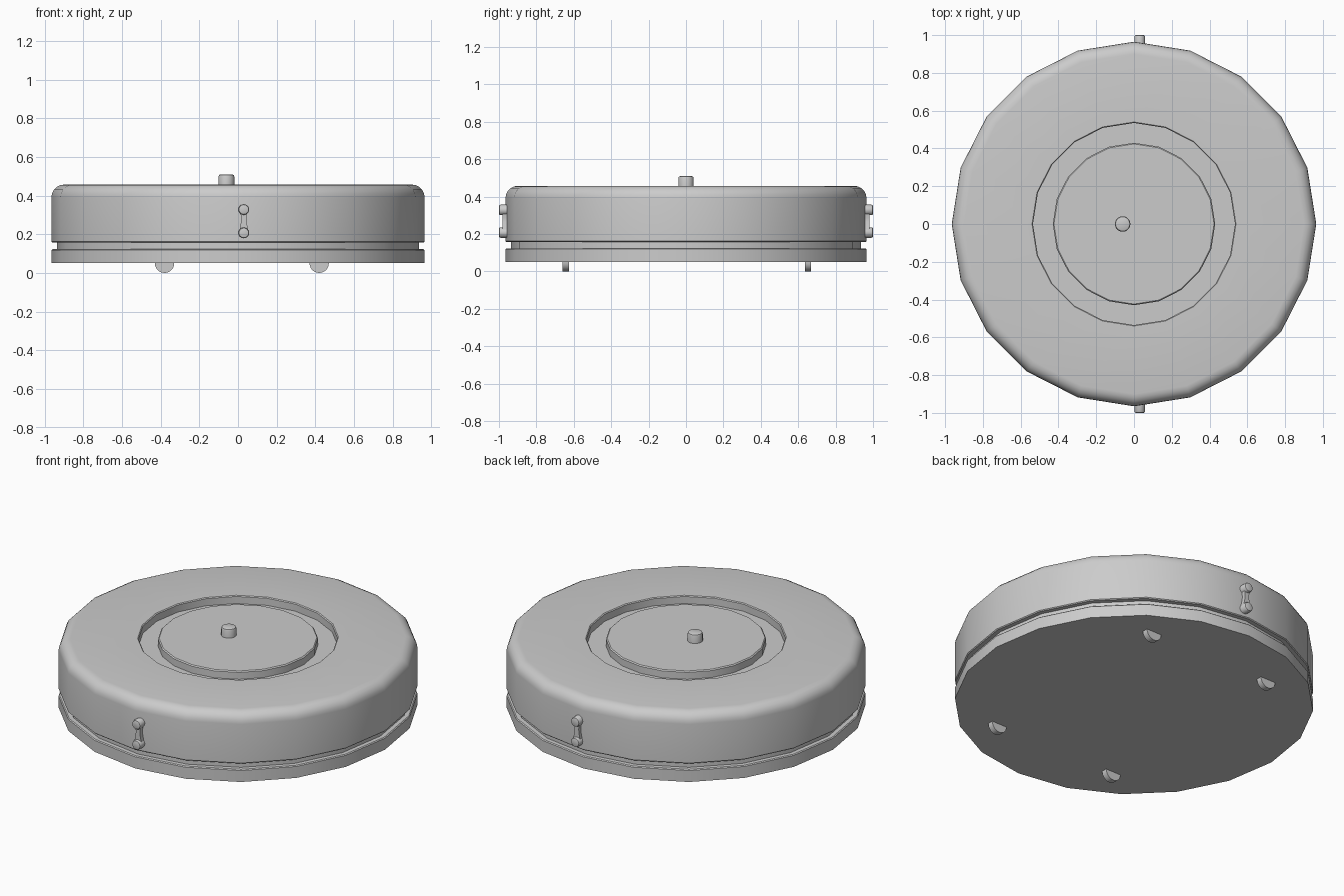
import bpy, bmesh
from math import sin, cos, pi, radians
from mathutils import Matrix, Vector

if "Cube" in bpy.data.objects:
    bpy.data.objects.remove(bpy.data.objects["Cube"])


def finish(name, bm):
    bmesh.ops.remove_doubles(bm, verts=bm.verts, dist=1e-5)
    bmesh.ops.recalc_face_normals(bm, faces=bm.faces)
    me = bpy.data.meshes.new(name)
    bm.to_mesh(me)
    bm.free()
    ob = bpy.data.objects.new(name, me)
    bpy.context.collection.objects.link(ob)
    return ob


def lathe(name, profile, sides, matrix=Matrix()):
    """Revolve an open (radius, z) profile about z and cap both ends."""
    bm = bmesh.new()
    rings = [[bm.verts.new(matrix @ Vector((r * cos(2 * pi * i / sides), r * sin(2 * pi * i / sides), z)))
              for i in range(sides)] for r, z in profile]
    for a, b in zip(rings, rings[1:]):
        for i in range(sides):
            j = (i + 1) % sides
            bm.faces.new((a[i], a[j], b[j], b[i]))
    bm.faces.new(rings[0])
    bm.faces.new(rings[-1])
    return finish(name, bm)


def prism(name, outline, y0, y1):
    """Extrude an (x, z) outline from y0 to y1."""
    bm = bmesh.new()
    f = bm.faces.new([bm.verts.new((x, y0, z)) for x, z in outline])
    ext = bmesh.ops.extrude_face_region(bm, geom=[f])["geom"]
    bmesh.ops.translate(bm, vec=(0, y1 - y0, 0),
                        verts=[v for v in ext if isinstance(v, bmesh.types.BMVert)])
    return finish(name, bm)


R, TOP, FLOOR = 0.965, 0.457, 0.41

# base plate with the recessed groove above it
lathe("base_plate", [(R, 0.05), (R, 0.118), (0.96, 0.123), (0.935, 0.123), (0.935, 0.157)], 20)

# upper shell: rounded shoulder, annular channel, raised centre disc
b = 0.065
shoulder = [(R - b + b * cos(radians(a)), TOP - b + b * sin(radians(a))) for a in range(0, 91, 18)]
lathe("upper_shell", [(0.93, 0.157), (0.96, 0.157), (R, 0.162)] + shoulder +
      [(0.54, TOP), (0.535, TOP - 0.005), (0.535, FLOOR), (0.43, FLOOR),
       (0.43, TOP - 0.006), (0.424, TOP)], 20)

# top knob
lathe("top_knob", [(0.041, TOP - 0.01), (0.041, 0.498), (0.038, 0.506), (0.032, 0.509)],
      20, Matrix.Translation((-0.06, 0, 0)))

# side latches: two pins and a waisted link, front and back
PX, HI, LO = 0.03, 0.328, 0.207
for side, label in ((-1, "front"), (1, "back")):
    for z, pos in ((HI, "upper"), (LO, "lower")):
        m = Matrix.Translation((PX, 0, z)) @ Matrix.Rotation(-side * pi / 2, 4, 'X')
        lathe(f"{label}_latch_{pos}_pin",
              [(0.028, 0.94), (0.028, 0.992), (0.025, 0.998), (0.02, 1.0)], 16, m)
    half = [(0.024, LO), (0.02, 0.235), (0.014, 0.265), (0.013, 0.285), (0.017, 0.305), (0.02, HI)]
    outline = [(PX + w, z) for w, z in half] + [(PX - w, z) for w, z in reversed(half)]
    prism(f"{label}_latch_link", outline, side * 0.945, side * 0.982)

# half-disc feet
for x, lr in ((-0.38, "left"), (0.42, "right")):
    for y, fb in ((-0.643, "front"), (0.652, "back")):
        arc = [(x + 0.05 * cos(pi + pi * i / 12), 0.05 + 0.05 * sin(pi + pi * i / 12)) for i in range(13)]
        prism(f"{fb}_{lr}_foot", [(x - 0.05, 0.055)] + arc + [(x + 0.05, 0.055)], y - 0.017, y + 0.017)

# smooth shading with sharp edges kept
for ob in bpy.context.collection.objects:
    ob.select_set(True)
    bpy.context.view_layer.objects.active = ob
bpy.ops.object.shade_smooth_by_angle(angle=radians(35))
